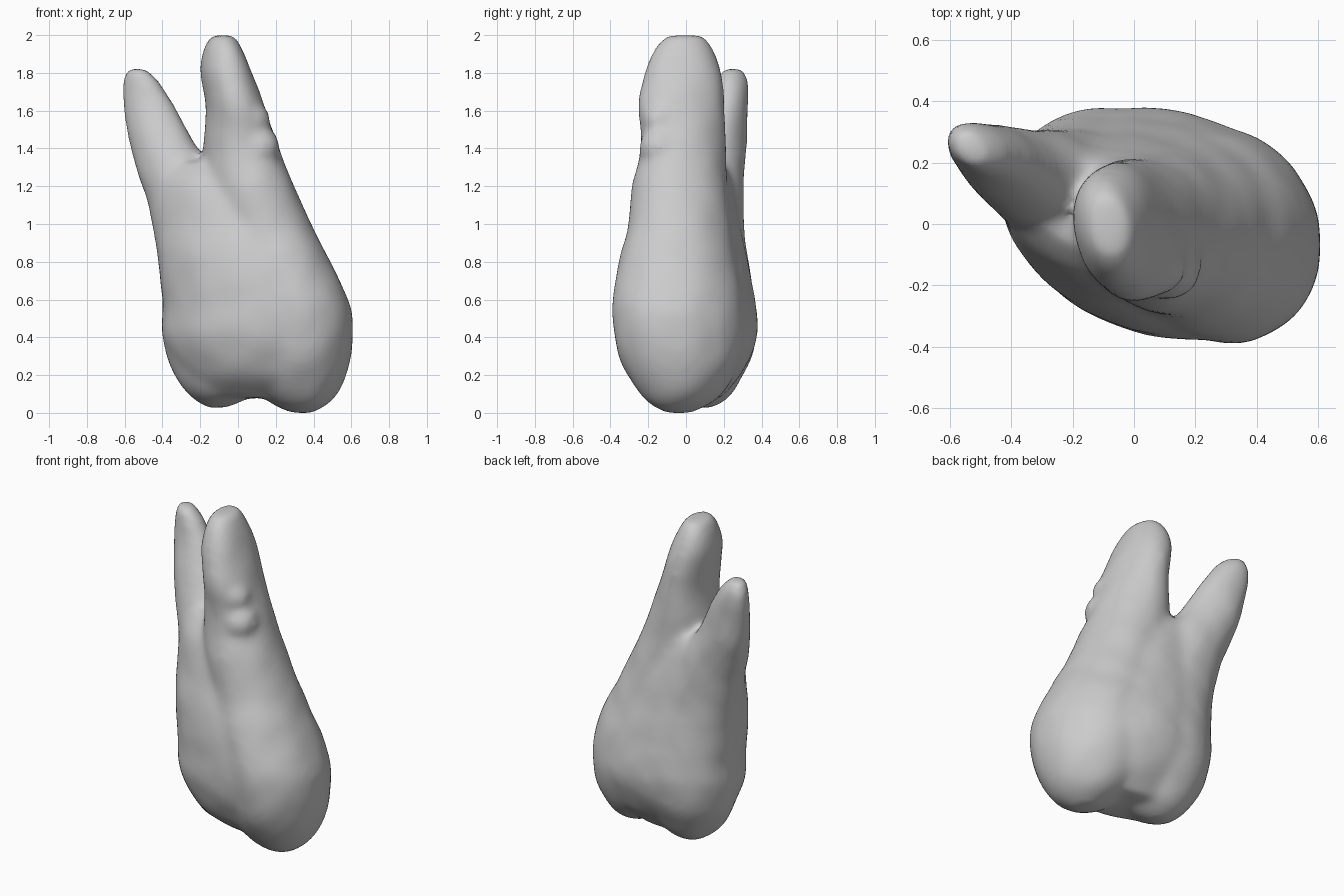
import bpy
import bmesh
from math import cos, sin, tau, radians
from mathutils import Vector, noise

old = bpy.data.objects.get("Cube")
if old:
    bpy.data.objects.remove(old, do_unlink=True)

SIDES = 40
STEPS = 5


def spline(a, b, c, d, t):
    """Catmull-Rom blend between b and c."""
    return 0.5 * (2 * b + (c - a) * t + (2 * a - 5 * b + 4 * c - d) * t * t
                  + (3 * b - a - 3 * c + d) * t ** 3)


def refine(rows):
    """Add smooth in-between sections to a short profile."""
    last = len(rows) - 1
    result = []
    for i in range(last):
        quad = [rows[max(i - 1, 0)], rows[i], rows[i + 1], rows[min(i + 2, last)]]
        for s in range(STEPS):
            result.append([spline(*vals, s / STEPS) for vals in zip(*quad)])
    return result + [rows[-1]]


def loft(bm, rows, skew_low, skew_high):
    """Closed loft through skewed ellipses: height, x range, y range."""
    rings = []
    bottom, top = rows[0][0], rows[-1][0]
    for z, x0, x1, y0, y1 in refine(rows):
        skew = radians(skew_low + (skew_high - skew_low) * (z - bottom) / (top - bottom))
        ring = []
        for k in range(SIDES):
            t = tau * k / SIDES
            x = (x0 + x1) / 2 + (x1 - x0) / 2 * cos(t)
            y = (y0 + y1) / 2 + (y1 - y0) / 2 * sin(t + skew)
            ring.append(bm.verts.new((x, y, z)))
        rings.append(ring)
    for low, high in zip(rings, rings[1:]):
        for k in range(SIDES):
            n = (k + 1) % SIDES
            bm.faces.new((low[k], low[n], high[n], high[k]))
    bm.faces.new(rings[0][::-1])
    bm.faces.new(rings[-1])


# Large cusp rising into the tall root
tall_root = [
    (-.01, .27, .39, -.1, .02), (.05, .16, .49, -.21, .14),
    (.15, .06, .56, -.285, .23), (.3, 0, .6, -.36, .3),
    (.45, -.02, .61, -.385, .31), (.6, -.04, .585, -.385, .3),
    (.8, -.09, .485, -.355, .27), (1, -.13, .385, -.305, .24),
    (1.2, -.17, .295, -.285, .225), (1.4, -.185, .215, -.24, .21),
    (1.6, -.17, .145, -.255, .205), (1.8, -.2, .075, -.22, .19),
    (1.93, -.18, .02, -.16, .14), (1.99, -.14, -.02, -.1, .09),
]

# Small cusp rising into the slanted root
short_root = [
    (.02, -.16, -.05, .03, .14), (.07, -.24, .05, -.07, .22),
    (.15, -.31, .14, -.14, .28), (.3, -.38, .24, -.21, .355),
    (.45, -.405, .28, -.24, .38), (.6, -.405, .27, -.23, .365),
    (.8, -.425, .18, -.2, .33), (1, -.455, .08, -.13, .31),
    (1.2, -.51, -.04, -.05, .305), (1.4, -.575, -.215, .04, .32),
    (1.6, -.61, -.325, .125, .33), (1.74, -.61, -.415, .165, .33),
    (1.815, -.585, -.49, .19, .3),
]

# Core that carries the broad crown and fills between the two halves
core = [
    (.07, -.14, .32, -.14, .18), (.2, -.3, .53, -.29, .295),
    (.38, -.395, .6, -.365, .375), (.55, -.4, .595, -.38, .372),
    (.8, -.42, .48, -.345, .325), (1, -.43, .375, -.27, .29),
    (1.2, -.41, .24, -.2, .25), (1.32, -.34, .08, -.1, .2),
]

bm = bmesh.new()
loft(bm, tall_root, -4, -9)
loft(bm, short_root, -4, -17)
loft(bm, core, -8, -16)

# Lumps on the outer face of the tall root
for spot, size in (((.11, -.14, 1.4), .11), ((.07, -.14, 1.54), .1)):
    made = bmesh.ops.create_icosphere(bm, subdivisions=3, radius=size)
    bmesh.ops.translate(bm, verts=made["verts"], vec=spot)

mesh = bpy.data.meshes.new("tooth")
bm.to_mesh(mesh)
bm.free()
tooth = bpy.data.objects.new("tooth", mesh)
bpy.context.collection.objects.link(tooth)
bpy.context.view_layer.objects.active = tooth
tooth.select_set(True)

# Fuse the parts into one organic skin
remesh = tooth.modifiers.new("fuse", "REMESH")
remesh.mode = "VOXEL"
remesh.voxel_size = 0.02
soften = tooth.modifiers.new("soften", "SMOOTH")
soften.factor = 0.5
soften.iterations = 16
for name in ("fuse", "soften"):
    bpy.ops.object.modifier_apply(modifier=name)

# Faint natural unevenness
mesh = tooth.data
normals = [v.normal.copy() for v in mesh.vertices]
for v, normal in zip(mesh.vertices, normals):
    v.co += normal * 0.006 * noise.noise(Vector(v.co) * 6)

# Plain grey surface
grey = bpy.data.materials.new("plain grey")
grey.use_nodes = True
tint = (0.6, 0.6, 0.6, 1)
grey.diffuse_color = tint
grey.node_tree.nodes["Principled BSDF"].inputs["Base Color"].default_value = tint
mesh.materials.clear()
mesh.materials.append(grey)
for face in mesh.polygons:
    face.material_index = 0
    face.use_smooth = True

# Rest on the ground
lowest = min(v.co.z for v in mesh.vertices)
for v in mesh.vertices:
    v.co.z -= lowest
